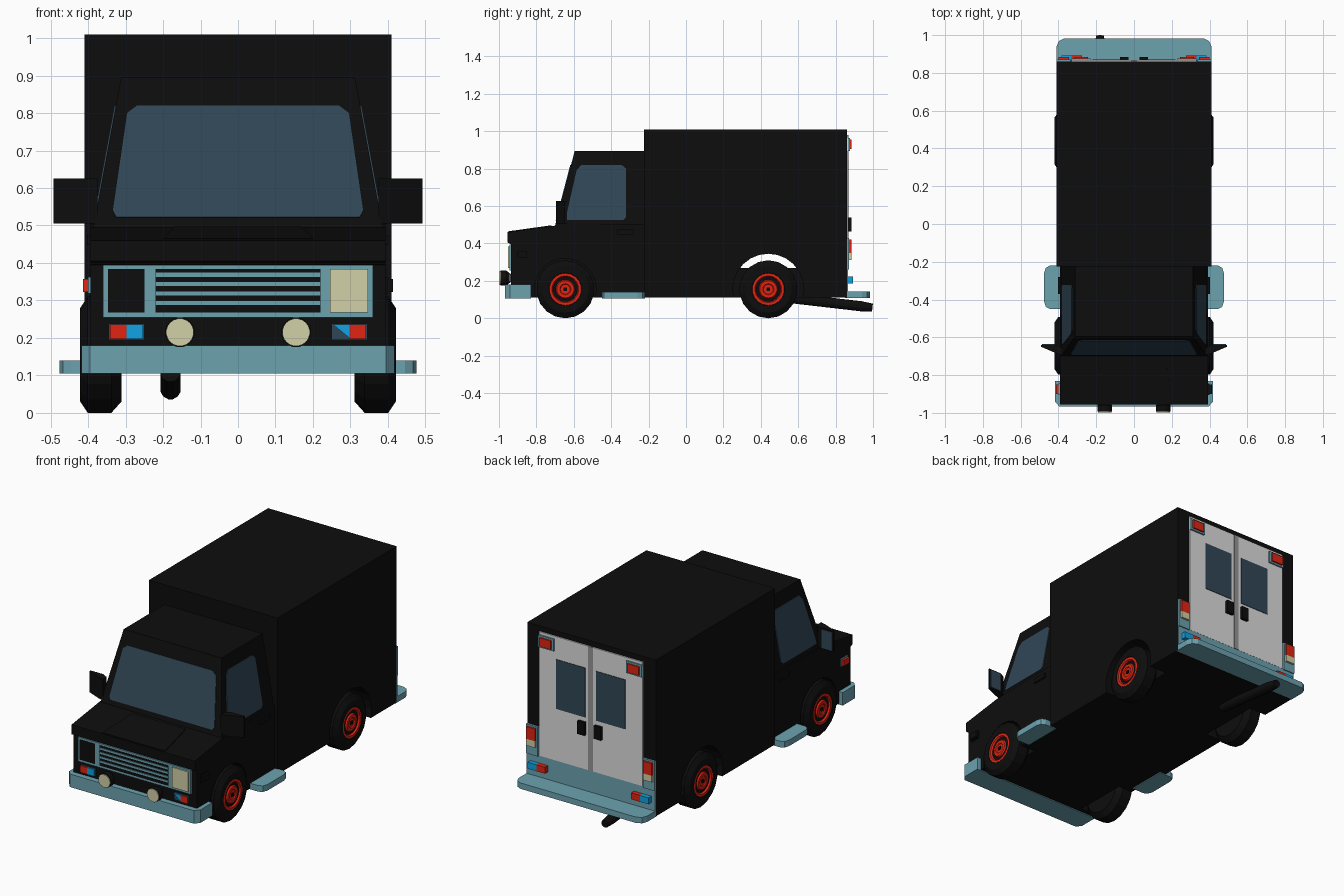
import bpy, bmesh, math
from mathutils import Vector

if "Cube" in bpy.data.objects:
    bpy.data.objects.remove(bpy.data.objects["Cube"])


def mat(name, r, g, b):
    m = bpy.data.materials.new(name)
    m.diffuse_color = (r, g, b, 1)
    m.use_nodes = True
    m.node_tree.nodes["Principled BSDF"].inputs["Base Color"].default_value = m.diffuse_color
    return m


BLACK = mat("black", .004, .004, .004)
TRIM = mat("pale_blue_trim", .15, .36, .43)
RED = mat("red", .75, .018, .006)
BLUE = mat("bright_blue", .006, .36, .76)
CREAM = mat("cream", .64, .63, .39)
GLASS = mat("dark_glass", .03, .062, .092)
WHITE = mat("door_white", .72, .72, .72)
GREY = mat("seam_grey", .3, .3, .3)


def finish(name, bm, m):
    bmesh.ops.recalc_face_normals(bm, faces=bm.faces)
    me = bpy.data.meshes.new(name)
    bm.to_mesh(me)
    bm.free()
    me.materials.append(m)
    ob = bpy.data.objects.new(name, me)
    bpy.context.collection.objects.link(ob)
    return ob


def loft(name, a, b, m):
    """Solid between two matching outlines of 3D points."""
    bm = bmesh.new()
    va, vb = [bm.verts.new(p) for p in a], [bm.verts.new(p) for p in b]
    bm.faces.new(va)
    bm.faces.new(vb)
    for i in range(len(a)):
        j = (i + 1) % len(a)
        bm.faces.new((va[i], va[j], vb[j], vb[i]))
    return finish(name, bm, m)


def box(name, x, y, z, m):
    q = [(x[0], y[0]), (x[1], y[0]), (x[1], y[1]), (x[0], y[1])]
    return loft(name, [(*p, z[0]) for p in q], [(*p, z[1]) for p in q], m)


def side_prism(name, pts, w, m):
    return loft(name, [(-w, *p) for p in pts], [(w, *p) for p in pts], m)


def plan_prism(name, pts, z, m):
    return loft(name, [(*p, z[0]) for p in pts], [(*p, z[1]) for p in pts], m)


def plate(name, pts, outward, m, t=.005):
    """Thin sheet lying on a sloped panel."""
    p = [Vector(v) for v in pts]
    n = (p[1] - p[0]).cross(p[2] - p[0]).normalized()
    if n.dot(Vector(outward)) < 0:
        n = -n
    return loft(name, [v - n * t for v in p], [v + n * t * .8 for v in p], m)


def lathe(name, prof, centre, axis, n, m):
    """Turned solid: prof is (distance along axis, radius)."""
    q = Vector(axis).to_track_quat('Z', 'Y')
    c = Vector(centre)
    bm = bmesh.new()
    rings = [[bm.verts.new(c + q @ Vector((r * math.cos((k + .5) * math.tau / n),
                                           r * math.sin((k + .5) * math.tau / n), d)))
              for k in range(n)] for d, r in prof]
    for a, b in zip(rings, rings[1:]):
        for k in range(n):
            j = (k + 1) % n
            bm.faces.new((a[k], a[j], b[j], b[k]))
    bm.faces.new(rings[0])
    bm.faces.new(rings[-1])
    return finish(name, bm, m)


def arch(yc, r, n=14):
    """Wheel arch outline running from front to back, starting at z .11."""
    a0 = math.asin(-.045 / r)
    a1 = math.pi - a0
    return [(yc + r * math.cos(a1 + (a0 - a1) * k / n),
             .155 + r * math.sin(a1 + (a0 - a1) * k / n)) for k in range(n + 1)]


FY, RY = -.645, .44

# Cargo box and cab with wheel arches in their side outlines
side_prism("cargo_box", [(-.225, 1.01), (-.225, .11)] + arch(RY, .19)
           + [(.86, .11), (.86, 1.01)], .41, BLACK)
side_prism("cab_lower_body", [(-.935, .11)] + arch(FY, .165)
           + [(-.22, .11), (-.22, .505), (-.70, .495), (-.955, .46), (-.955, .405),
              (-.935, .395)], .393, BLACK)
box("engine_block", (-.3, .3), (-.85, -.44), (.11, .4), BLACK)
box("rear_floor", (-.3, .3), (.22, .66), (.11, .27), BLACK)
loft("cab_upper",
     [(-.386, -.70, .495), (.386, -.70, .495), (.386, -.22, .495), (-.386, -.22, .495)],
     [(-.312, -.595, .895), (.312, -.595, .895), (.312, -.22, .895), (-.312, -.22, .895)], BLACK)
plate("hood_bulge", [(-.2, -.95, .461), (.2, -.95, .461), (.17, -.72, .493), (-.17, -.72, .493)],
      (0, 0, 1), BLACK)

# Windscreen and side windows
ws = [(.325, .522), (.335, .54), (.297, .80), (.27, .82)]
ws = ws + [(-x, z) for x, z in reversed(ws)]
plate("windscreen", [(x, -.70 + (z - .495) * .2625, z) for x, z in ws], (0, -1, .2), GLASS)
sw = [(-.64, .525), (-.635, .57), (-.585, .79), (-.56, .82), (-.345, .82), (-.32, .80),
      (-.32, .54), (-.335, .525)]
for s in (-1, 1):
    plate("side_window", [(s * (.386 - (z - .495) * .185), y, z) for y, z in sw], (s, 0, .2), GLASS)

# Wheels
TYRE = [(-.055, .08), (-.055, .125), (-.028, .155), (.035, .155), (.055, .125), (.055, .088),
        (.045, .084)]
RIM = [(.0, .086), (.054, .086), (.054, .072), (.044, .066), (.044, .052), (.053, .046),
       (.053, .03), (.048, .026)]
for s in (-1, 1):
    for y in (FY, RY):
        c = (s * .366, y, .155)
        lathe("tyre", TYRE, c, (s, 0, 0), 18, BLACK)
        lathe("rim", RIM, c, (s, 0, 0), 18, RED)
        lathe("hub_nut", [(.04, .013), (.053, .013)], c, (s, 0, 0), 4, BLACK)

# Bumpers and side steps
plan_prism("front_bumper", [(-.418, -.83), (-.418, -.94), (-.395, -.967), (.395, -.967),
                            (.418, -.94), (.418, -.83)], (.105, .18), TRIM)
plan_prism("rear_bumper", [(-.41, .85), (-.41, .94), (-.398, .968), (-.37, .983), (.37, .983),
                           (.398, .968), (.41, .94), (.41, .85)], (.108, .142), TRIM)
for s in (-1, 1):
    plan_prism("side_step", [(s * x, y) for x, y in (
        (.37, -.45), (.445, -.45), (.467, -.438), (.476, -.41), (.476, -.26), (.467, -.232),
        (.445, -.22), (.37, -.22))], (.105, .14), TRIM)

# Grille with headlights (one lens missing)
box("grille_frame", (-.36, .36), (-.945, -.93), (.255, .395), TRIM)
box("grille_opening", (-.22, .22), (-.947, -.94), (.268, .384), BLACK)
for k in range(4):
    z = .288 + k * .025
    box("grille_bar", (-.22, .22), (-.951, -.94), (z, z + .011), TRIM)
box("empty_headlight", (-.347, -.25), (-.947, -.94), (.268, .384), BLACK)
box("headlight", (.245, .347), (-.951, -.94), (.268, .384), CREAM)

# Front indicators and fog lamps
for s in (-1, 1):
    box("indicator_base", sorted((s * .25, s * .345)), (-.942, -.93), (.195, .238), GLASS)
    box("indicator_red", sorted((s * .298, s * .342)), (-.95, -.93), (.197, .236), RED)
    lathe("fog_lamp_housing", [(0, .02), (.025, .04), (.058, .04)], (s * .155, -.935, .215),
          (0, -1, 0), 20, BLACK)
    lathe("fog_lamp_lens", [(.05, .037), (.063, .037)], (s * .155, -.935, .215),
          (0, -1, 0), 20, CREAM)
box("indicator_blue", (-.298, -.253), (-.95, -.93), (.197, .236), BLUE)
plate("broken_indicator_blue", [(.253, -.945, .236), (.297, -.945, .236), (.297, -.945, .2)],
      (0, -1, 0), BLUE)

# Side markers, door handles and mirrors
for s, m in ((-1, RED), (1, BLACK)):
    box("marker_frame", sorted((s * .38, s * .4)), (-.905, -.845), (.318, .362), TRIM if s < 0 else BLACK)
    box("marker_lens", sorted((s * .38, s * .413)), (-.9, -.85), (.323, .357), m)
    box("cab_door_handle", sorted((s * .37, s * .403)), (-.37, -.28), (.448, .474), BLACK)
    plan_prism("mirror_housing", [(s * x, y) for x, y in (
        (.375, -.695), (.41, -.685), (.492, -.65), (.492, -.64), (.41, -.64), (.375, -.66))],
        (.505, .626), BLACK)
    box("mirror_glass", sorted((s * .418, s * .486)), (-.642, -.636), (.512, .619), GLASS)

# Rear doors
box("rear_sill", (-.41, .41), (.855, .866), (.14, .265), TRIM)
box("door_seam", (-.015, .015), (.855, .869), (.265, .98), GREY)
for s in (-1, 1):
    box("rear_door", sorted((s * .009, s * .33)), (.855, .867), (.265, .98), WHITE)
    box("rear_door_window", sorted((s * .035, s * .22)), (.86, .87), (.565, .85), GLASS)
    box("rear_door_handle", sorted((s * .03, s * .075)), (.86, .884), (.465, .54), BLACK)
    # Rear lamps
    box("upper_lamp_frame", sorted((s * .23, s * .33)), (.86, .876), (.895, .965), TRIM)
    box("upper_lamp", sorted((s * .243, s * .317)), (.86, .885), (.905, .955), RED)
    box("tail_lamp_frame", sorted((s * .335, s * .41)), (.855, .872), (.26, .43), TRIM)
    box("tail_lamp_red", sorted((s * .345, s * .4)), (.86, .884), (.35, .42), RED)
    box("tail_lamp_cream", sorted((s * .345, s * .4)), (.86, .884), (.312, .35), CREAM)
    box("rear_light_red", sorted((s * .275, s * .33)), (.86, .892), (.185, .222), RED)
    box("rear_light_blue", sorted((s * .33, s * .385)), (.86, .892), (.185, .222), BLUE)

# Exhaust
lathe("exhaust_pipe", [(0, .028), (.4, .028), (.46, .022)], (-.18, .54, .11),
      (0, .995, -.115), 12, BLACK)
